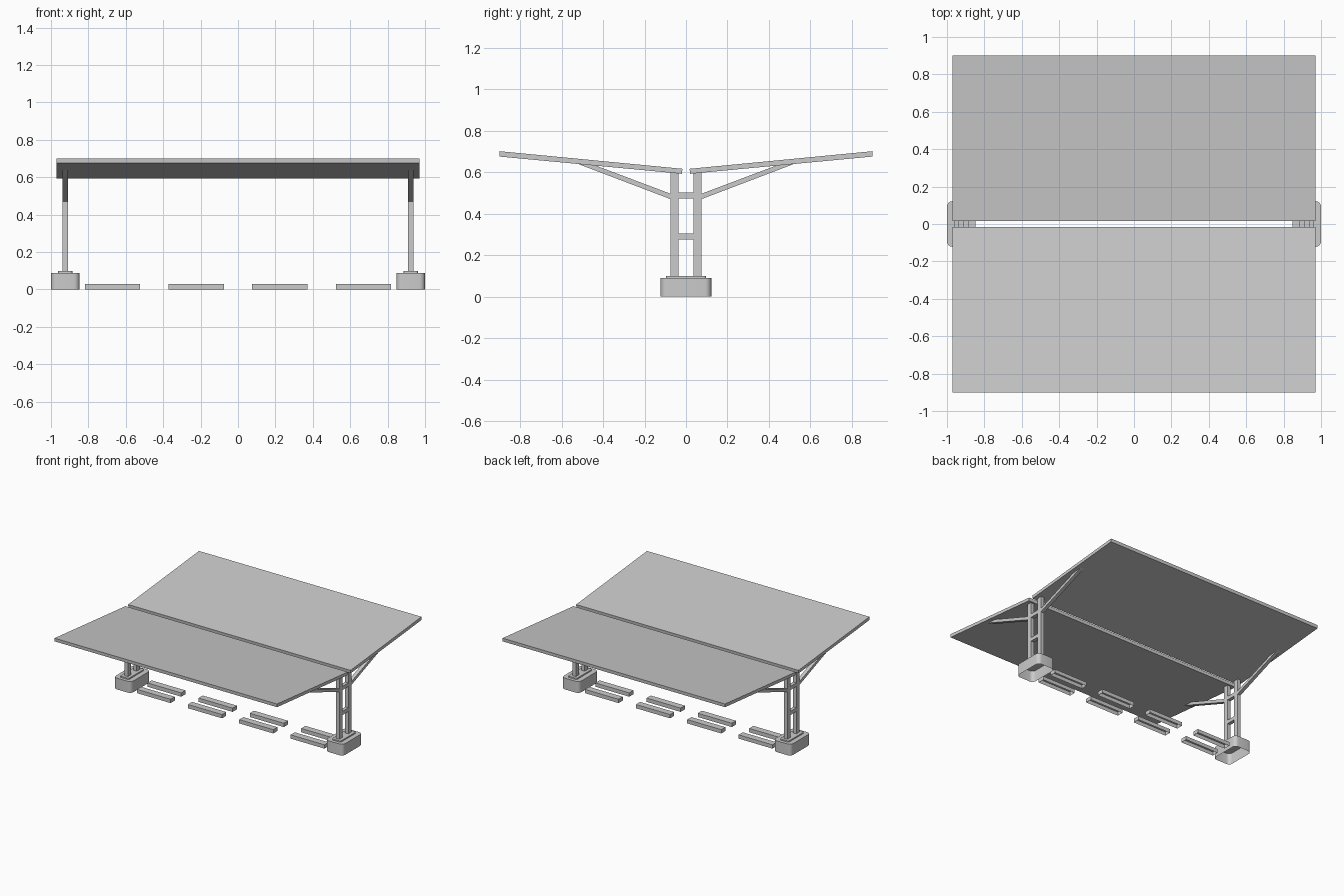
import bpy, bmesh

if "Cube" in bpy.data.objects:
    bpy.data.objects.remove(bpy.data.objects["Cube"])


def finish(name, bm, smooth=False):
    bmesh.ops.recalc_face_normals(bm, faces=bm.faces)
    me = bpy.data.meshes.new(name)
    bm.to_mesh(me)
    bm.free()
    ob = bpy.data.objects.new(name, me)
    bpy.context.collection.objects.link(ob)
    if smooth:
        bpy.ops.object.select_all(action='DESELECT')
        bpy.context.view_layer.objects.active = ob
        ob.select_set(True)
        bpy.ops.object.shade_smooth_by_angle()
    return ob


def box(name, x, y, z, radius=0, open_bottom=False):
    """Box from (min, max) ranges, optional rounded vertical corners."""
    bm = bmesh.new()
    bmesh.ops.create_cube(bm, size=1)
    for v in bm.verts:
        v.co = [r[0] if c < 0 else r[1] for c, r in zip(v.co, (x, y, z))]
    if radius:
        upright = [e for e in bm.edges
                   if abs(e.verts[0].co.z - e.verts[1].co.z) > 1e-4]
        bmesh.ops.bevel(bm, geom=upright, offset=radius, segments=6,
                        profile=0.5, affect='EDGES')
    bmesh.ops.recalc_face_normals(bm, faces=bm.faces)
    if open_bottom:
        low = [f for f in bm.faces if f.normal.z < -0.9]
        bmesh.ops.delete(bm, geom=low, context='FACES')
        # keep outward normals on the open shell
        me = bpy.data.meshes.new(name)
        bm.normal_update()
    return finish(name, bm, radius > 0)


def prism(name, profile, x0, x1):
    """Extrude a (y, z) profile along x."""
    bm = bmesh.new()
    face = bm.faces.new([bm.verts.new((x0, y, z)) for y, z in profile])
    ext = bmesh.ops.extrude_face_region(bm, geom=[face])
    for v in ext['geom']:
        if isinstance(v, bmesh.types.BMVert):
            v.co.x = x1
    return finish(name, bm)


def span(a, b, s):
    return tuple(sorted((a * s, b * s)))


for sy, row in ((-1, "front"), (1, "back")):
    # sloping roof panel
    prism(f"{row}_roof_panel",
          [(sy * y, z) for y, z in ((0.02, 0.592), (0.898, 0.675),
                                    (0.9, 0.701), (0.017, 0.616))],
          -0.97, 0.97)
    # wheel stops, hollow underneath
    for sx, side in ((-1, "left"), (1, "right")):
        for a, b, place in ((0.075, 0.372, "inner"), (0.523, 0.818, "outer")):
            box(f"{row}_{side}_{place}_wheel_stop", span(a, b, sx),
                span(0.04, 0.092, sy), (0, 0.03), open_bottom=True)

for sx, side in ((-1, "left"), (1, "right")):
    # footing and base plate
    box(f"{side}_footing", span(0.847, 1.0, sx), (-0.122, 0.122), (0, 0.089),
        radius=0.03, open_bottom=True)
    box(f"{side}_base_plate", span(0.886, 0.962, sx), (-0.097, 0.097),
        (0.089, 0.099), radius=0.012)
    beam_x = span(0.909, 0.937, sx)
    # cross ties between the twin posts
    for z, level in (((0.275, 0.304), "lower"), ((0.472, 0.501), "upper")):
        box(f"{side}_{level}_tie", beam_x, (-0.037, 0.037), z)
    for sy, row in ((-1, "front"), (1, "back")):
        box(f"{side}_{row}_post", beam_x, span(0.036, 0.075, sy), (0.099, 0.6))
        # diagonal brace up to the roof
        prism(f"{side}_{row}_brace",
              [(sy * y, z) for y, z in ((0.075, 0.47), (0.53, 0.643),
                                        (0.465, 0.643), (0.075, 0.496))],
              *beam_x)
